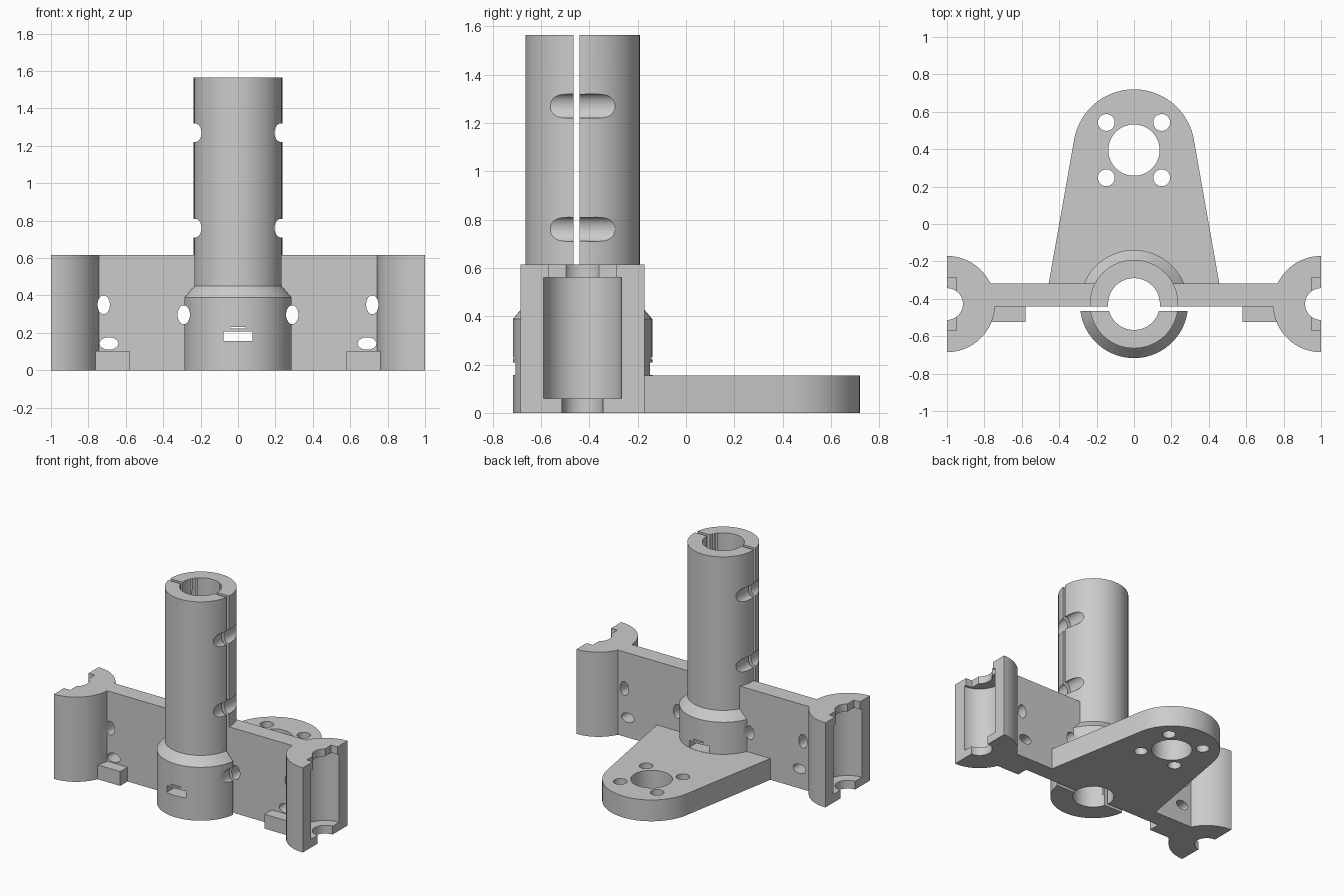
import bpy, bmesh
from math import pi, sin, cos, atan2, acos, hypot

cube = bpy.data.objects.get("Cube")
if cube:
    bpy.data.objects.remove(cube, do_unlink=True)

YC = -0.428        # shared y of the column and rod axes
SEG = 96

grey = bpy.data.materials.new("light_grey")
grey.use_nodes = True
COLOUR = (0.6, 0.6, 0.6, 1)
grey.diffuse_color = COLOUR
grey.node_tree.nodes["Principled BSDF"].inputs["Base Color"].default_value = COLOUR


def from_bmesh(name, bm):
    bmesh.ops.recalc_face_normals(bm, faces=bm.faces)
    mesh = bpy.data.meshes.new(name)
    bm.to_mesh(mesh)
    bm.free()
    ob = bpy.data.objects.new(name, mesh)
    bpy.context.collection.objects.link(ob)
    return ob


def prism(name, pts, z0, z1):
    bm = bmesh.new()
    face = bm.faces.new([bm.verts.new((x, y, z0)) for x, y in pts])
    top = bmesh.ops.extrude_face_region(bm, geom=[face])["geom"]
    bmesh.ops.translate(bm, vec=(0, 0, z1 - z0),
                        verts=[v for v in top if isinstance(v, bmesh.types.BMVert)])
    return from_bmesh(name, bm)


def box(name, x0, x1, y0, y1, z0, z1):
    return prism(name, [(x0, y0), (x1, y0), (x1, y1), (x0, y1)], z0, z1)


def cylinder(name, x, y, r, z0, z1):
    pts = [(x + r * cos(2 * pi * i / SEG), y + r * sin(2 * pi * i / SEG)) for i in range(SEG)]
    return prism(name, pts, z0, z1)


def oval_cutter(x, z, rx, rz):
    # elliptical hole running front to back
    ob = cylinder("oval_cutter", 0, 0, 1, -0.4, 0.4)
    for v in ob.data.vertices:
        v.co = (x + v.co.x * rx, YC + v.co.z, z + v.co.y * rz)
    ob.data.flip_normals()
    return ob


def lathe(name, profile):
    bm = bmesh.new()
    vs = [bm.verts.new((r, YC, z)) for r, z in profile]
    es = [bm.edges.new(pair) for pair in zip(vs, vs[1:])]
    bmesh.ops.spin(bm, geom=vs + es, cent=(0, YC, 0), axis=(0, 0, 1),
                   angle=2 * pi, steps=SEG, use_duplicate=False)
    bmesh.ops.remove_doubles(bm, verts=bm.verts, dist=1e-5)
    return from_bmesh(name, bm)


def combine(target, others, operation):
    for other in others:
        bm = bmesh.new()
        bm.from_mesh(other.data)
        bmesh.ops.recalc_face_normals(bm, faces=bm.faces)
        bm.to_mesh(other.data)
        bm.free()
        mod = target.modifiers.new("bool", 'BOOLEAN')
        mod.operation, mod.solver, mod.object = operation, 'EXACT', other
        bpy.context.view_layer.objects.active = target
        bpy.ops.object.modifier_apply(modifier=mod.name)
        bpy.data.objects.remove(other, do_unlink=True)


def column(name):
    return lathe(name, [(0, 0), (0.289, 0), (0.289, 0.388), (0.2366, 0.45),
                        (0.2366, 1.565), (0, 1.565)])


def column_cutters():
    # bore, tie grooves, tie holes and the window in the collar
    cuts = [cylinder("bore", 0, YC, 0.1385, -0.1, 1.7),
            box("window", -0.078, 0.078, -0.9, 0.1, 0.157, 0.208),
            box("window_slit", -0.04, 0.04, -0.9, 0.1, 0.222, 0.231)]
    for s in (-1, 1):
        cuts += [oval_cutter(s * 0.23, z, 0.035, 0.05) for z in (0.76, 1.27)]
        cuts.append(oval_cutter(s * 0.29, 0.297, 0.033, 0.05))
    return cuts


# Mounting plate: round nose with tangent sides
HY, R, WX, WY = 0.395, 0.325, 0.46, -0.34
a0 = atan2(WY - HY, WX) + acos(R / hypot(WX, WY - HY))
arc = [a0 + (pi - 2 * a0) * i / 48 for i in range(49)]
outline = [(WX, WY)] + [(R * cos(a), HY + R * sin(a)) for a in arc] + [(-WX, WY)]
plate = prism("plate", outline, 0, 0.155)

# Rear carriage: wall, rear half of the column, rod holders, plate
carriage = box("rear_carriage", -0.9, 0.9, -0.44, -0.317, 0, 0.615)
rear_column = column("rear_column")
combine(rear_column, [box("front_half", -0.5, 0.5, -1, -0.44, -0.1, 1.7)], 'DIFFERENCE')
holders = []
for s in (-1, 1):
    holder = cylinder("rod_holder", s, YC, 0.257, 0, 0.615)
    x0, x1 = sorted((s, s * 1.4))
    n0, n1 = sorted((s * 0.95, s * 1.1))
    holders.append((holder, [
        box("outer_half", x0, x1, -1, 0.2, -0.1, 0.8)]))
    combine(holder, holders[-1][1], 'DIFFERENCE')
foot_blocks = [box("foot_block", min(s * 0.58, s * 0.8), max(s * 0.58, s * 0.8),
                   -0.524, -0.43, 0, 0.104) for s in (-1, 1)]
combine(carriage, [rear_column, plate] + [h for h, _ in holders] + foot_blocks, 'UNION')

# Bearing pockets, rod holes and top notches
cuts = column_cutters()
for s in (-1, 1):
    n0, n1 = sorted((s * 0.95, s * 1.1))
    cuts += [cylinder("pocket", s, YC, 0.161, 0.06, 0.56),
             cylinder("rod_hole", s, YC, 0.085, -0.1, 0.8),
             box("notch", n0, n1, YC - 0.141, YC + 0.141, 0.5, 0.7),
             oval_cutter(s * 0.718, 0.35, 0.033, 0.05),
             oval_cutter(s * 0.69, 0.143, 0.05, 0.033)]
    # screw holes in the plate
    cuts += [cylinder("screw_hole", s * 0.148, HY + d, 0.045, -0.1, 0.3)
             for d in (-0.148, 0.148)]
cuts.append(cylinder("plate_hole", 0, HY, 0.137, -0.1, 0.3))
combine(carriage, cuts, 'DIFFERENCE')

# Front clamp: separate front half of the column
clamp = column("front_clamp")
combine(clamp, [box("rear_half", -0.5, 0.5, -0.466, 0.2, -0.1, 1.7)] + column_cutters(),
        'DIFFERENCE')

# Material and shading
for ob in (carriage, clamp):
    ob.data.materials.clear()
    ob.data.materials.append(grey)
    bpy.ops.object.select_all(action='DESELECT')
    ob.select_set(True)
    bpy.context.view_layer.objects.active = ob
    bpy.ops.object.shade_smooth_by_angle(angle=pi / 6)
